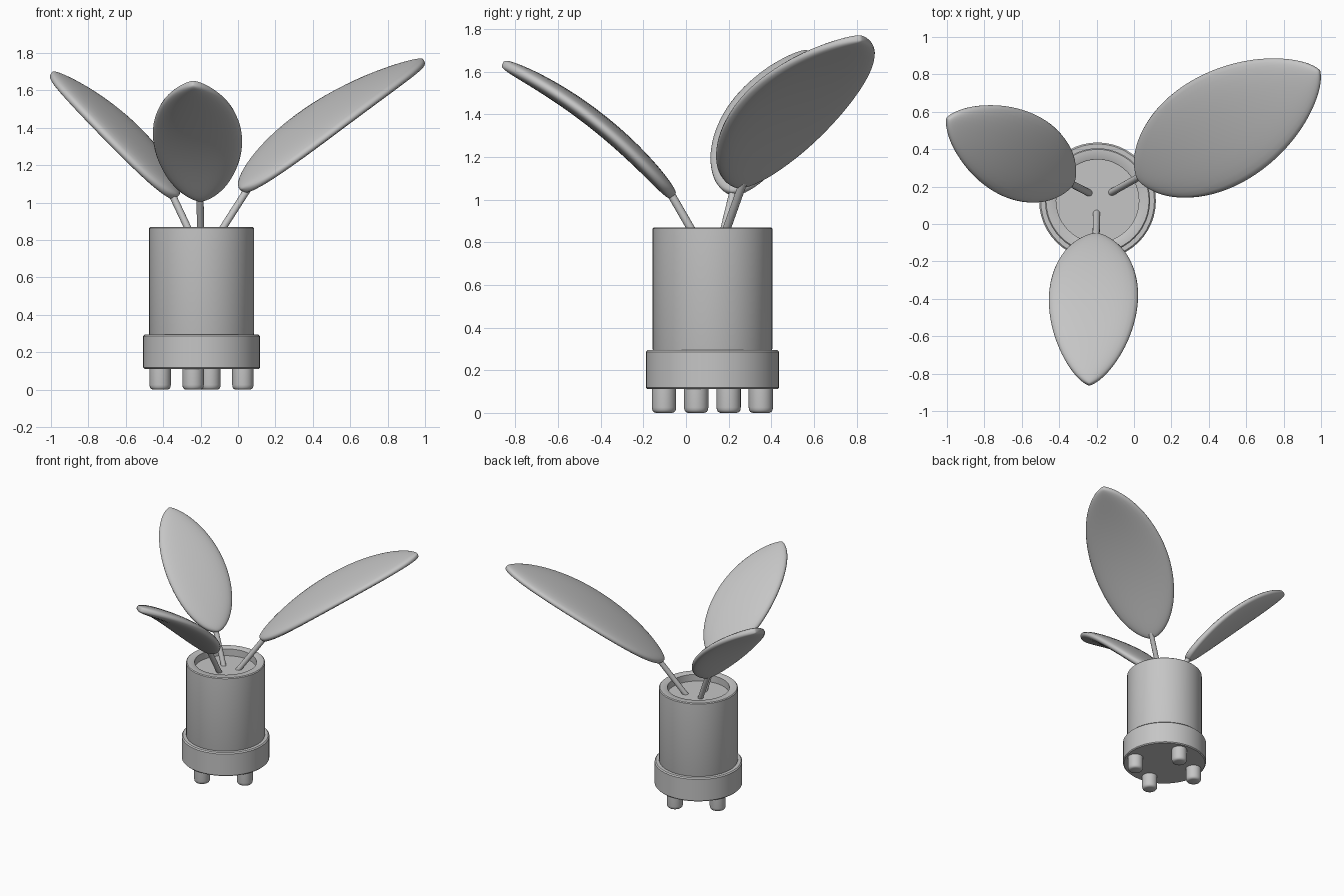
import bpy, bmesh, math
from mathutils import Vector

cube = bpy.data.objects.get("Cube")
if cube:
    bpy.data.objects.remove(cube, do_unlink=True)

grey = bpy.data.materials.new("light_grey")
grey.use_nodes = True
COLOR = (0.56, 0.56, 0.56, 1)
grey.diffuse_color = COLOR
grey.node_tree.nodes["Principled BSDF"].inputs["Base Color"].default_value = COLOR

CX, CY = -0.195, 0.124   # pot axis


def finish(name, bm, angle=40):
    bmesh.ops.recalc_face_normals(bm, faces=bm.faces)
    mesh = bpy.data.meshes.new(name)
    bm.to_mesh(mesh)
    bm.free()
    mesh.materials.append(grey)
    obj = bpy.data.objects.new(name, mesh)
    bpy.context.collection.objects.link(obj)
    bpy.ops.object.select_all(action="DESELECT")
    obj.select_set(True)
    bpy.context.view_layer.objects.active = obj
    bpy.ops.object.shade_smooth_by_angle(angle=math.radians(angle))
    return obj


def skin(bm, rings):
    """Bridge successive rings of points, capping both ends."""
    loops = [[bm.verts.new(p) for p in ring] for ring in rings]
    n = len(loops[0])
    for a, b in zip(loops, loops[1:]):
        for i in range(n):
            j = (i + 1) % n
            bm.faces.new((a[i], a[j], b[j], b[i]))
    bm.faces.new(loops[0])
    bm.faces.new(loops[-1])


def lathe(name, profile, x=CX, y=CY, sides=48):
    """Turn a (radius, height) profile about a vertical axis."""
    angles = [2 * math.pi * i / sides for i in range(sides)]
    bm = bmesh.new()
    skin(bm, [[(x + r * math.cos(a), y + r * math.sin(a), z) for a in angles]
              for r, z in profile])
    return finish(name, bm)


def stem(name, start, end, radius=0.019, sides=16):
    start, end = Vector(start), Vector(end)
    axis = (end - start).normalized()
    u = axis.orthogonal().normalized()
    v = axis.cross(u)
    angles = [2 * math.pi * i / sides for i in range(sides)]
    bm = bmesh.new()
    skin(bm, [[p + radius * (u * math.cos(a) + v * math.sin(a)) for a in angles]
              for p in (start, end)])
    return finish(name, bm)


def leaf(name, base, tip, bend, half_width, half_thick=0.043, steps=40, sides=28):
    """Arched, padded leaf: bend is (fraction along, height) of the arch control."""
    base, tip = Vector(base), Vector(tip)
    control = base.lerp(tip, bend[0])
    control.z = bend[1]
    side = Vector((base.y - tip.y, tip.x - base.x, 0)).normalized()
    rings = []
    for k in range(steps + 1):
        t = 0.5 - 0.5 * math.cos(math.pi * k / steps)
        t = min(max(t, 0.0004), 0.9996)
        centre = base * (1 - t) ** 2 + control * 2 * t * (1 - t) + tip * t * t
        tangent = ((control - base) * (1 - t) + (tip - control) * t).normalized()
        up = tangent.cross(side)
        shape = t ** 0.57 * (1 - t) ** 0.68 / 0.422
        w, h = half_width * shape, half_thick * shape ** 0.35
        ring = []
        for i in range(sides):
            a = 2 * math.pi * i / sides
            c, s = math.cos(a), math.sin(a)
            ring.append(centre + side * w * math.copysign(abs(c) ** 0.9, c)
                        + up * h * math.copysign(abs(s) ** 0.8, s))
        rings.append(ring)
    bm = bmesh.new()
    skin(bm, rings)
    return finish(name, bm, 80)


# Pot: hollow-topped cylinder over a wider collar
lathe("pot_body", [(0.275, 0.28), (0.281, 0.30), (0.281, 0.864), (0.275, 0.87),
                   (0.226, 0.87), (0.221, 0.866), (0.221, 0.80)])
lathe("pot_collar", [(0.305, 0.111), (0.312, 0.118), (0.312, 0.286), (0.304, 0.294)])
lathe("soil", [(0.225, 0.78), (0.225, 0.812)])

# Four feet
for i, (dx, dy) in enumerate([(0.221, -0.076), (-0.045, -0.227)]):
    for sign, end in ((1, "front"), (-1, "back")):
        lathe(f"foot_{end}_{i + 1}",
              [(0.038, 0), (0.049, 0.004), (0.055, 0.013), (0.057, 0.026), (0.057, 0.13)],
              CX + sign * dx, CY + sign * dy, 28)

# Stems and leaves
stem("front_stem", (-0.2, 0.06, 0.80), (-0.203, -0.09, 1.06))
stem("left_stem", (-0.122, 0.168, 0.80), (0.06, 0.27, 1.085))
stem("right_stem", (-0.238, 0.165, 0.80), (-0.36, 0.228, 1.06))
leaf("front_leaf", (-0.2, -0.06, 1.015), (-0.24, -0.86, 1.638), (0.42, 1.425), 0.238)
leaf("left_leaf", (0.025, 0.245, 1.063), (0.992, 0.82, 1.757), (0.48, 1.55), 0.303)
leaf("right_leaf", (-0.332, 0.22, 1.027), (-0.998, 0.565, 1.69), (0.45, 1.44), 0.233)
